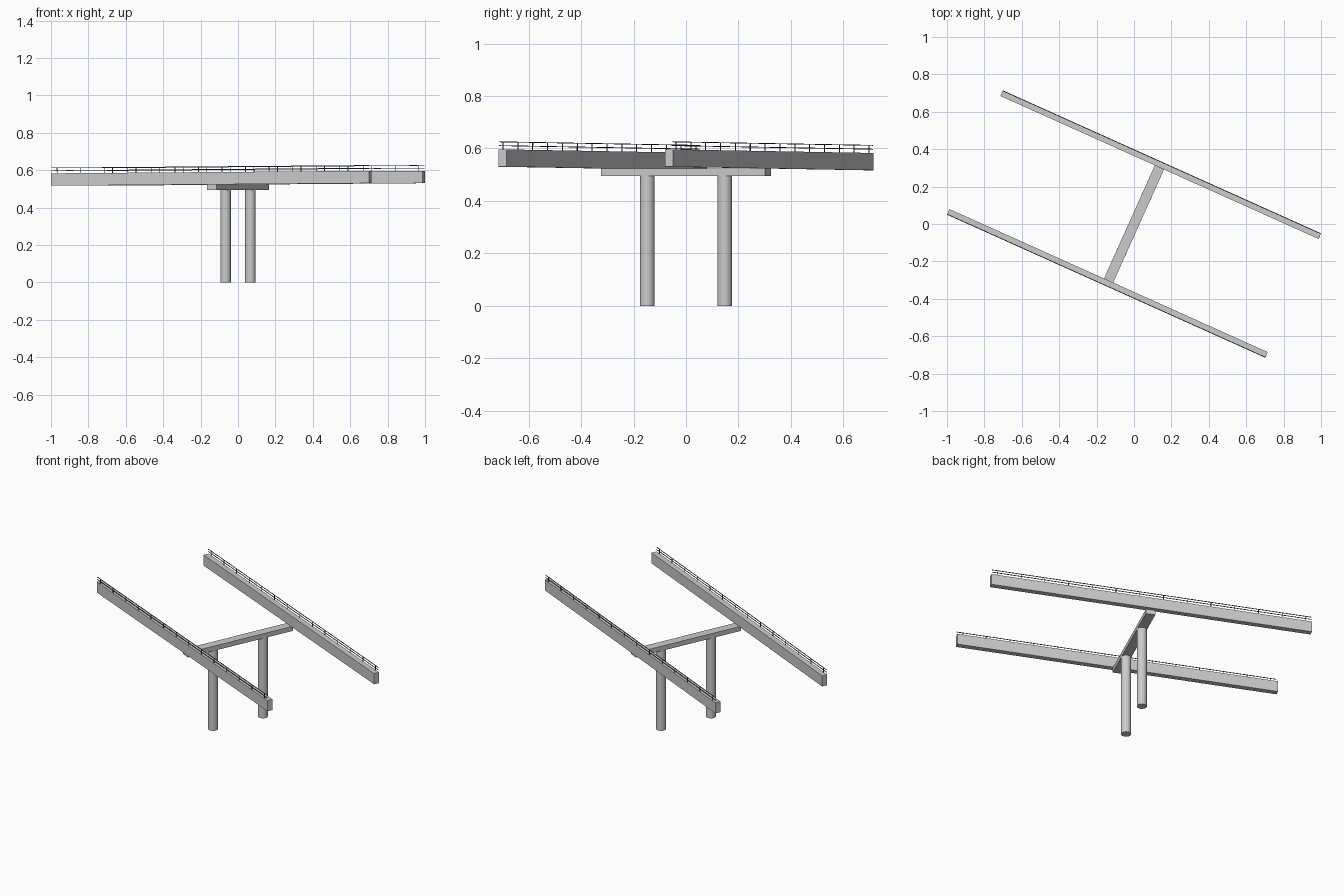
import bpy, bmesh, math
from mathutils import Matrix, Vector

if "Cube" in bpy.data.objects:
    bpy.data.objects.remove(bpy.data.objects["Cube"])

YAW = Matrix.Rotation(math.radians(-24.2), 4, 'Z')   # skew of the whole bridge
L, W, H = 1.865, 0.033, 0.066                        # girder length, width, height
SLOPE = 0.0135 / L
OFFSET = 0.348


def make(name, bm, matrix):
    mesh = bpy.data.meshes.new(name)
    bm.to_mesh(mesh)
    bm.free()
    ob = bpy.data.objects.new(name, mesh)
    bpy.context.collection.objects.link(ob)
    ob.matrix_world = matrix
    return ob


def box(bm, centre, size):
    bmesh.ops.create_cube(bm, size=1, matrix=Matrix.Translation(centre) @ Matrix.Diagonal((*size, 1)))


for side, label in ((1, "back"), (-1, "front")):
    # sloping girder
    place = (YAW @ Matrix.Translation((0, side * OFFSET, 0.5565))
             @ Matrix.Rotation(-math.atan(SLOPE), 4, 'Y'))
    bm = bmesh.new()
    box(bm, (0, 0, 0), (L, W, H))
    make(label + "_girder", bm, place)

    # handrail on the outer edge: two rails and a row of posts
    bm = bmesh.new()
    y = side * (W / 2 - 0.003)
    for z in (0.0145, 0.029):
        box(bm, (0, y, H / 2 + z), (L - 0.006, 0.003, 0.003))
    n = 14
    for i in range(n):
        x = (i / (n - 1) - 0.5) * (L - 0.07)
        box(bm, (x, y, H / 2 + 0.0145), (0.003, 0.003, 0.029))
    rail = make(label + "_railing", bm, place)
    mat = bpy.data.materials.get("dark_steel") or bpy.data.materials.new("dark_steel")
    mat.diffuse_color = (0.06, 0.07, 0.07, 1)
    mat.use_nodes = True
    mat.node_tree.nodes["Principled BSDF"].inputs["Base Color"].default_value = mat.diffuse_color
    rail.data.materials.append(mat)

    # round pier column
    p = YAW @ Vector((0, side * 0.162, 0.2475))
    bpy.ops.mesh.primitive_cylinder_add(vertices=32, radius=0.028, depth=0.495, location=p)
    bpy.context.object.name = label + "_column"
    bpy.ops.object.shade_smooth_by_angle()

# cross beam on the columns
bm = bmesh.new()
box(bm, (0, 0, 0.5095), (0.054, 0.686, 0.029))
make("cap_beam", bm, YAW)
